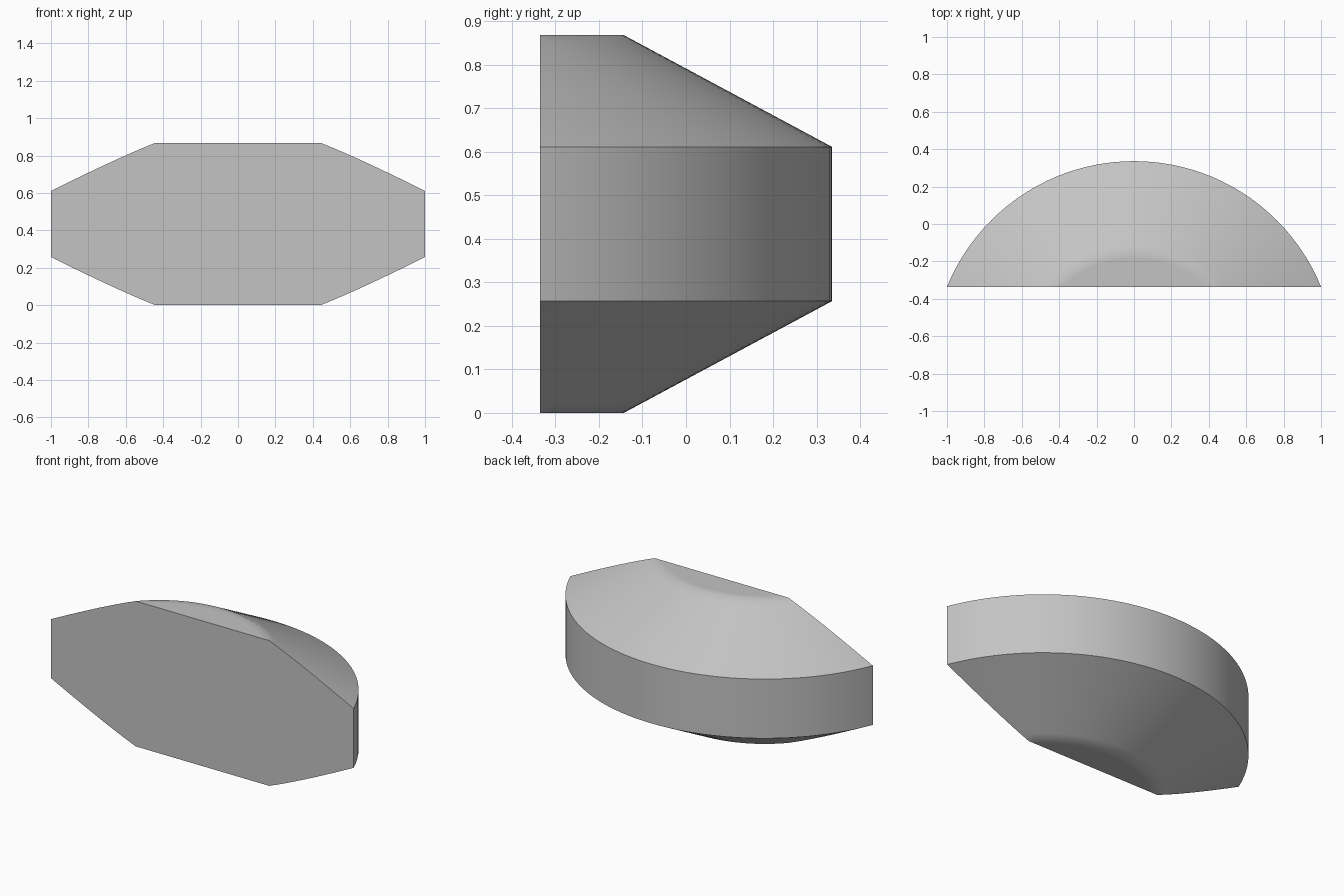
import bpy
import bmesh
import math
from mathutils import Vector

cube = bpy.data.objects.get("Cube")
if cube:
    bpy.data.objects.remove(cube, do_unlink=True)

# Main dimensions
AXIS_Y, FRONT_Y = -0.744, -0.336
RIM_R, CAP_R = 1.08, 0.601
HEIGHT, BAND_LOW = 0.868, 0.257
STEPS = 128


def make_material(name, color):
    mat = bpy.data.materials.new(name)
    mat.use_nodes = True
    mat.diffuse_color = color
    mat.node_tree.nodes["Principled BSDF"].inputs["Base Color"].default_value = color
    return mat


# Lower half of the lathe profile (radius, height); thin loops keep the cap edge soft
edge_z = BAND_LOW * 0.04 / (RIM_R - CAP_R)
lower = [(0.3, 0), (CAP_R - 0.04, 0), (CAP_R, 0),
         (CAP_R + 0.04, edge_z), (RIM_R, BAND_LOW)]
profile = lower + [(r, HEIGHT - z) for r, z in reversed(lower)]

# Revolve the profile around the vertical axis
bm = bmesh.new()
verts = [bm.verts.new((0, AXIS_Y + r, z)) for r, z in profile]
edges = [bm.edges.new(pair) for pair in zip(verts, verts[1:])]
bmesh.ops.spin(bm, geom=verts + edges, cent=(0, AXIS_Y, 0), axis=(0, 0, 1),
               angle=math.tau, steps=STEPS)
bmesh.ops.remove_doubles(bm, verts=bm.verts, dist=1e-5)

# Slice off everything ahead of the flat front and close it with one face
bmesh.ops.bisect_plane(bm, geom=bm.verts[:] + bm.edges[:] + bm.faces[:],
                       plane_co=Vector((0, FRONT_Y, 0)), plane_no=Vector((0, -1, 0)),
                       clear_outer=True)
border = [e for e in bm.edges if e.is_boundary]
# Join the top and bottom cuts where the outline is open
bmesh.ops.holes_fill(bm, edges=border, sides=0)
bmesh.ops.recalc_face_normals(bm, faces=bm.faces)

mesh = bpy.data.meshes.new("half_round_block")
bm.to_mesh(mesh)
bm.free()
block = bpy.data.objects.new("half_round_block", mesh)
bpy.context.collection.objects.link(block)
mesh.materials.append(make_material("plain grey", (0.55, 0.55, 0.55, 1)))

# Smooth curves with crisp rim and front edges
bpy.ops.object.select_all(action='DESELECT')
block.select_set(True)
bpy.context.view_layer.objects.active = block
bpy.ops.object.shade_smooth_by_angle(angle=math.radians(32))
